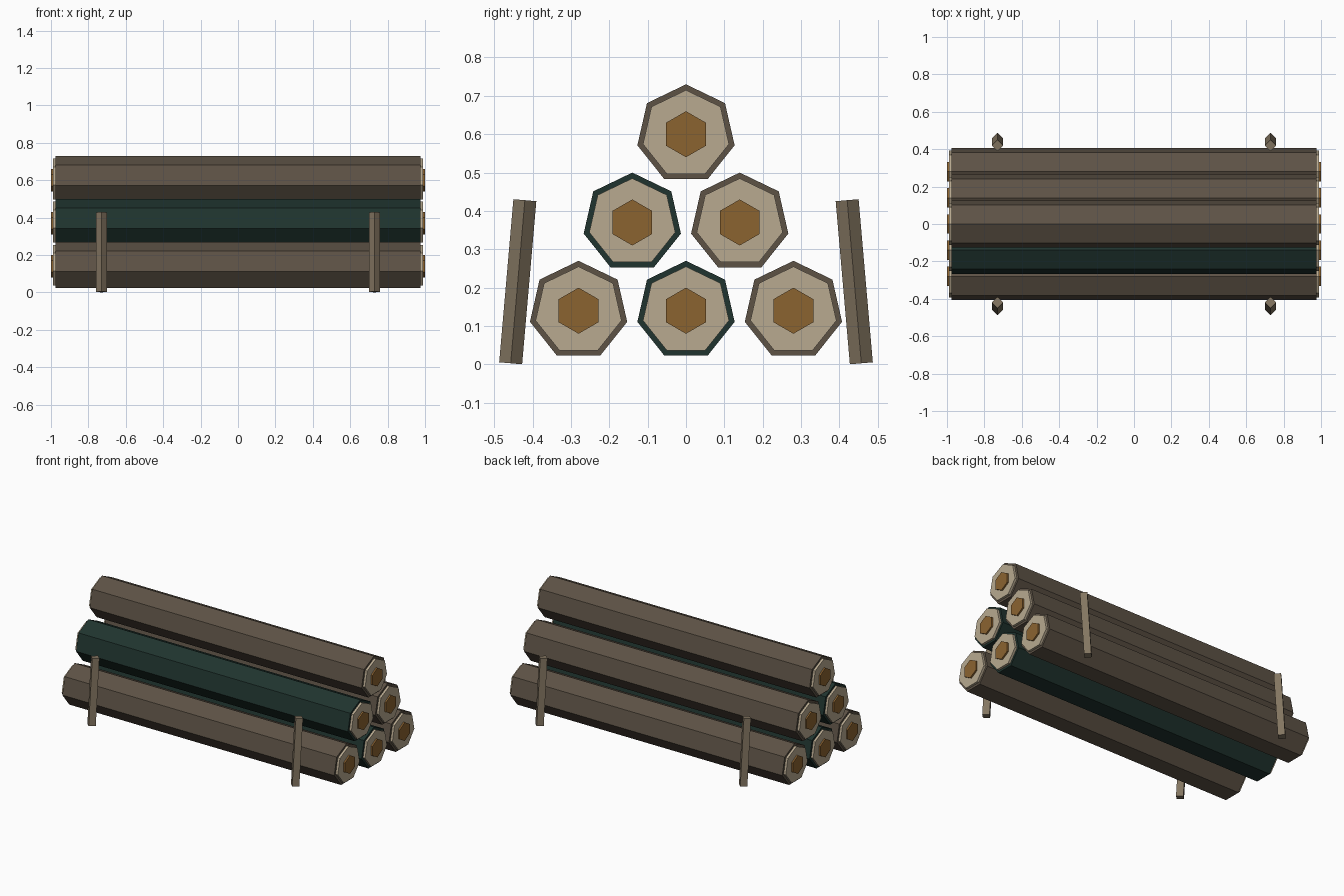
import bpy, bmesh
from math import sin, cos, pi
from mathutils import Vector

if "Cube" in bpy.data.objects:
    bpy.data.objects.remove(bpy.data.objects["Cube"])


def material(name, rgb):
    m = bpy.data.materials.new(name)
    m.diffuse_color = (*rgb, 1)
    m.use_nodes = True
    m.node_tree.nodes["Principled BSDF"].inputs["Base Color"].default_value = m.diffuse_color
    return m


BARK = material("bark", (0.11, 0.085, 0.06))
GREEN = material("mossy_bark", (0.014, 0.034, 0.028))
CUT = material("cut_wood", (0.48, 0.40, 0.28))
CORE = material("heartwood", (0.26, 0.125, 0.03))
STAKE = material("stake_wood", (0.23, 0.18, 0.12))


def prism(name, sides, radius, start, end, u, mat):
    """Flat-sided prism from start to end, first corner pointing along u."""
    start, end, u = Vector(start), Vector(end), Vector(u)
    axis = (end - start).normalized()
    u = (u - axis * u.dot(axis)).normalized()
    v = axis.cross(u)
    bm = bmesh.new()
    rings = []
    for c in (start, end):
        rings.append([bm.verts.new(c + radius * (u * cos(2 * pi * i / sides) + v * sin(2 * pi * i / sides)))
                      for i in range(sides)])
    a, b = rings
    for i in range(sides):
        j = (i + 1) % sides
        bm.faces.new((a[i], a[j], b[j], b[i]))
    bm.faces.new(a[::-1])
    bm.faces.new(b)
    bmesh.ops.recalc_face_normals(bm, faces=bm.faces)
    me = bpy.data.meshes.new(name)
    bm.to_mesh(me)
    bm.free()
    me.materials.append(mat)
    ob = bpy.data.objects.new(name, me)
    bpy.context.collection.objects.link(ob)
    return ob


UP = (0, 0, 1)

# pyramid of six logs: 3 + 2 + 1, two of them mossy
n = 0
for row, count in enumerate((3, 2, 1)):
    z = 0.14 + 0.23 * row
    for k in range(count):
        n += 1
        y = 0.28 * (k - (count - 1) / 2)
        bark = GREEN if (row, k) in ((0, 1), (1, 0)) else BARK
        prism(f"log_{n}", 7, 0.13, (-0.975, y, z), (0.975, y, z), UP, bark)
        # cut faces and heartwood on both ends
        for side, s in (("left", -1), ("right", 1)):
            prism(f"log_{n}_cut_{side}", 7, 0.115, (s * 0.965, y, z), (s * 0.99, y, z), UP, CUT)
            prism(f"log_{n}_heart_{side}", 6, 0.06, (s * 0.98, y, z), (s, y, z), UP, CORE)

# four leaning side stakes with diamond section
for side, s in (("front", -1), ("back", 1)):
    for end, x in (("left", -0.73), ("right", 0.73)):
        prism(f"stake_{side}_{end}", 4, 0.03, (x, s * 0.457, 0.003), (x, s * 0.42, 0.428), (0, 1, 0), STAKE)
